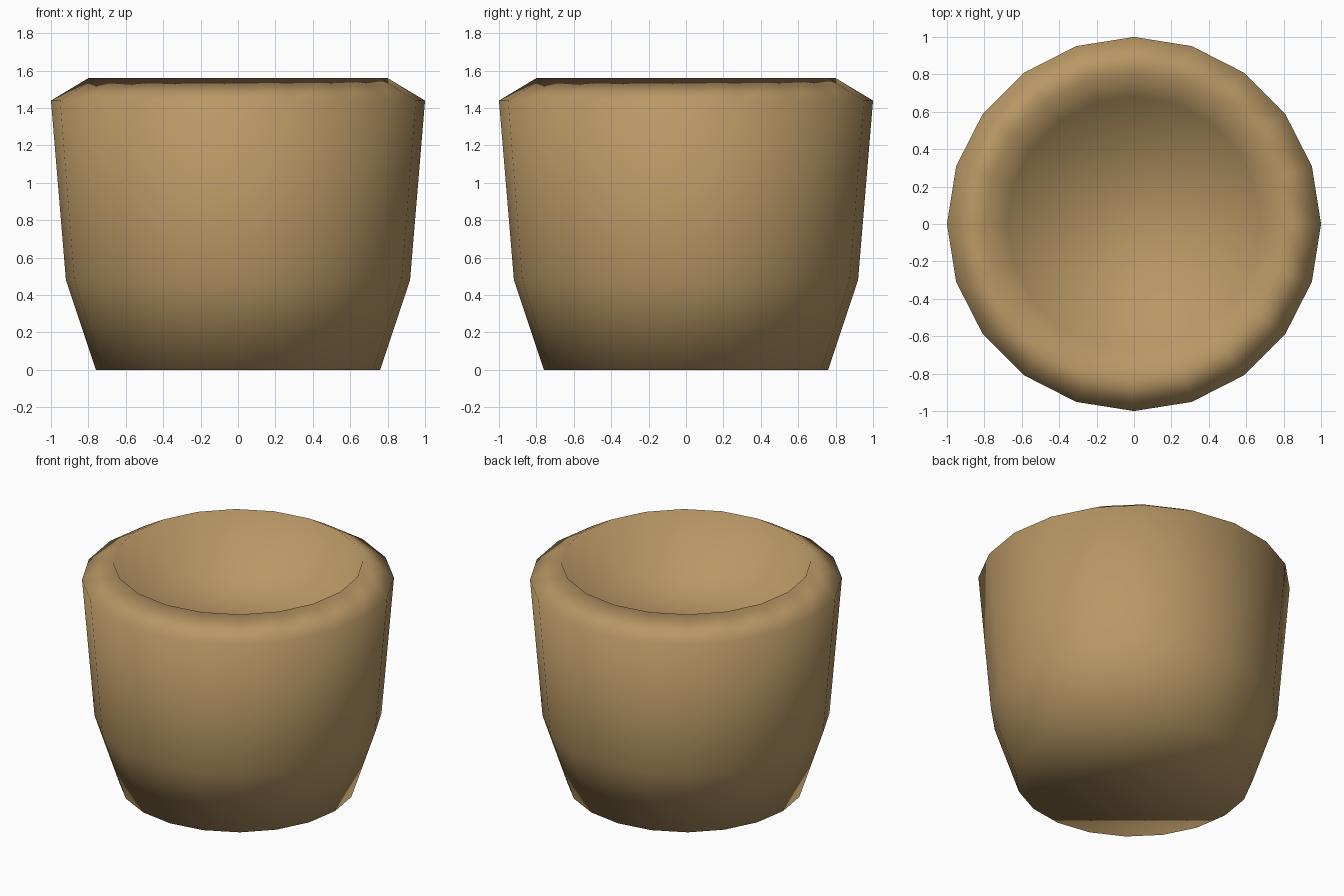
import bpy, bmesh, math

if "Cube" in bpy.data.objects:
    bpy.data.objects.remove(bpy.data.objects["Cube"])

SIDES = 20
# Radius and height, from the base edge up the outside, over the rim and down inside
PROFILE = [(0.76, 0), (0.92, 0.48), (1.0, 1.44), (0.8, 1.56), (0.68, 1.2)]

# Cup body: stacked rings joined with quads, capped at base and inner floor
bm = bmesh.new()
rings = []
for r, z in PROFILE:
    rings.append([bm.verts.new((r * math.cos(2 * math.pi * i / SIDES),
                                r * math.sin(2 * math.pi * i / SIDES), z))
                  for i in range(SIDES)])
for low, high in zip(rings, rings[1:]):
    for i in range(SIDES):
        j = (i + 1) % SIDES
        bm.faces.new((low[i], low[j], high[j], high[i]))
bm.faces.new(rings[0][::-1])
bm.faces.new(rings[-1])
for f in bm.faces:
    f.smooth = True
mesh = bpy.data.meshes.new("cup")
bm.to_mesh(mesh)
bm.free()
cup = bpy.data.objects.new("cup", mesh)
bpy.context.collection.objects.link(cup)

# Tan clay colour
mat = bpy.data.materials.new("tan_clay")
mat.diffuse_color = (0.48, 0.31, 0.13, 1)
mat.use_nodes = True
mat.node_tree.nodes["Principled BSDF"].inputs["Base Color"].default_value = mat.diffuse_color
mesh.materials.append(mat)
